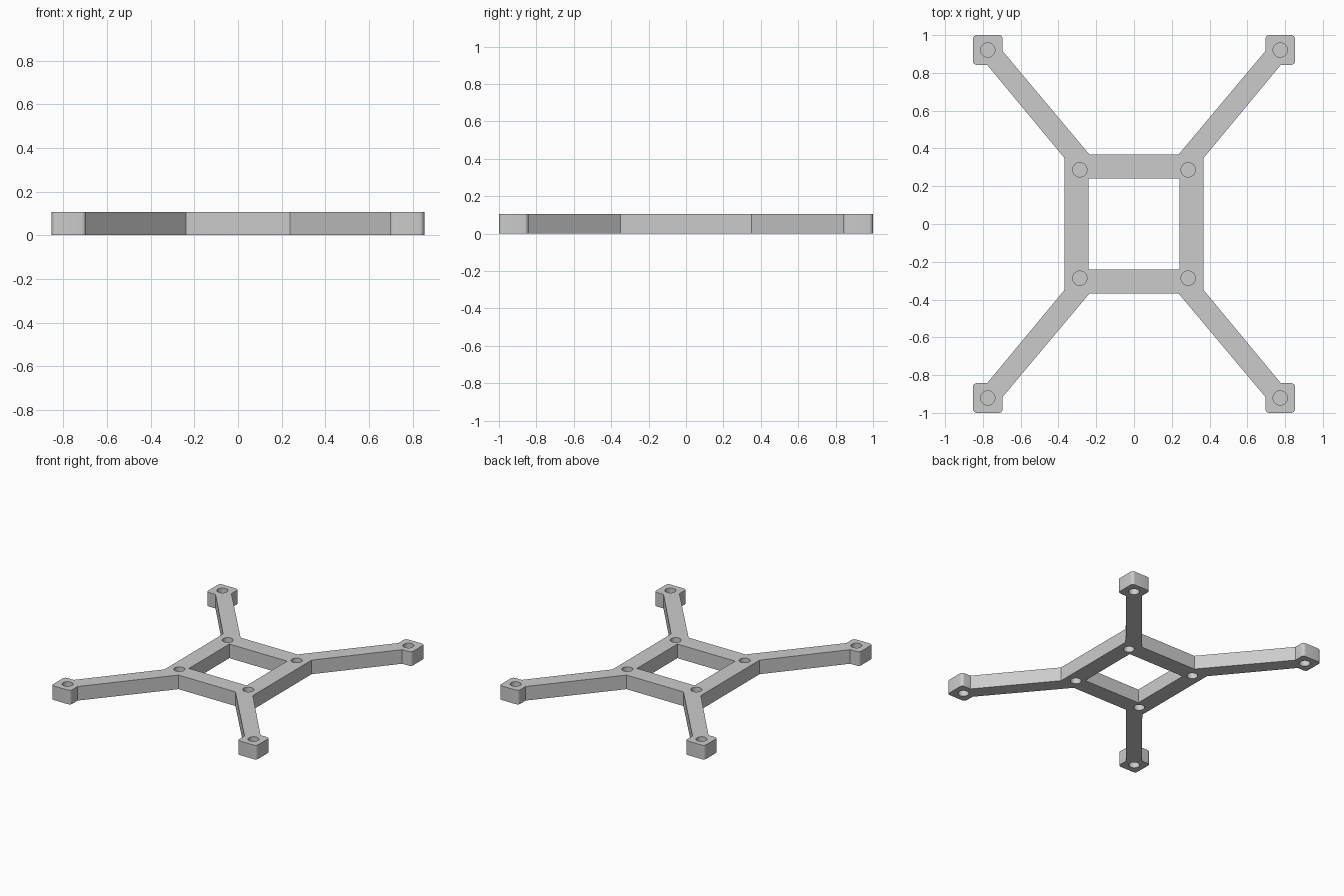
import bpy
import math

if "Cube" in bpy.data.objects:
    bpy.data.objects.remove(bpy.data.objects["Cube"])

HEIGHT = 0.106
HOLE_R = 0.038
CORNER_R = 0.022

grey = bpy.data.materials.new("plain_grey")
grey.diffuse_color = (0.6, 0.6, 0.6, 1)
grey.use_nodes = True
grey.node_tree.nodes["Principled BSDF"].inputs["Base Color"].default_value = grey.diffuse_color


def arc(cx, cy, r, start, end, steps):
    """Points along an arc, angles in degrees."""
    angles = [math.radians(start + (end - start) * i / steps) for i in range(steps + 1)]
    return [(cx + r * math.cos(a), cy + r * math.sin(a)) for a in angles]


# One arm with its rounded motor pad, counter-clockwise
x0, x1, y0, y1, r = 0.695, 0.853, 0.842, 1.0, CORNER_R
arm = [(0.368, 0.349), (0.777, y0)]
arm += arc(x1 - r, y0 + r, r, -90, 0, 6)
arm += arc(x1 - r, y1 - r, r, 0, 90, 6)
arm += arc(x0 + r, y1 - r, r, 90, 180, 6)
arm += [(x0, 0.915), (0.237, 0.369)]

# Mirror the arm into all four quadrants
outline = []
for sx, sy in ((1, 1), (-1, 1), (-1, -1), (1, -1)):
    pts = [(x * sx, y * sy) for x, y in arm]
    outline += pts if sx * sy > 0 else pts[::-1]

# Square opening and screw holes
opening = [(-0.24, -0.24), (0.24, -0.24), (0.24, 0.24), (-0.24, 0.24)]
holes = [(sx * x, sy * y) for x, y in ((0.287, 0.287), (0.774, 0.921))
         for sx in (-1, 1) for sy in (-1, 1)]
loops = [outline, opening] + [arc(x, y, HOLE_R, 0, 348.75, 31) for x, y in holes]

# Extruded frame plate
curve = bpy.data.curves.new("frame", 'CURVE')
curve.dimensions = '2D'
curve.fill_mode = 'BOTH'
curve.extrude = HEIGHT / 2
for loop in loops:
    spline = curve.splines.new('POLY')
    spline.points.add(len(loop) - 1)
    for point, (x, y) in zip(spline.points, loop):
        point.co = (x, y, 0, 1)
    spline.use_cyclic_u = True
frame = bpy.data.objects.new("frame", curve)
frame.location.z = HEIGHT / 2
bpy.context.collection.objects.link(frame)
bpy.context.view_layer.objects.active = frame
frame.select_set(True)
bpy.ops.object.convert(target='MESH')
frame = bpy.context.object
bpy.ops.object.mode_set(mode='EDIT')
bpy.ops.mesh.select_all(action='SELECT')
bpy.ops.mesh.remove_doubles(threshold=0.0002)
bpy.ops.mesh.normals_make_consistent(inside=False)
bpy.ops.object.mode_set(mode='OBJECT')
frame.data.materials.clear()
frame.data.materials.append(grey)
bpy.ops.object.shade_smooth_by_angle(angle=math.radians(30))

# Thin web closing each hole halfway down
for i, (x, y) in enumerate(holes):
    bpy.ops.mesh.primitive_cylinder_add(vertices=32, radius=HOLE_R, depth=0.004,
                                        location=(x, y, HEIGHT / 2))
    web = bpy.context.object
    web.name = f"hole_web_{i + 1}"
    web.data.materials.append(grey)
